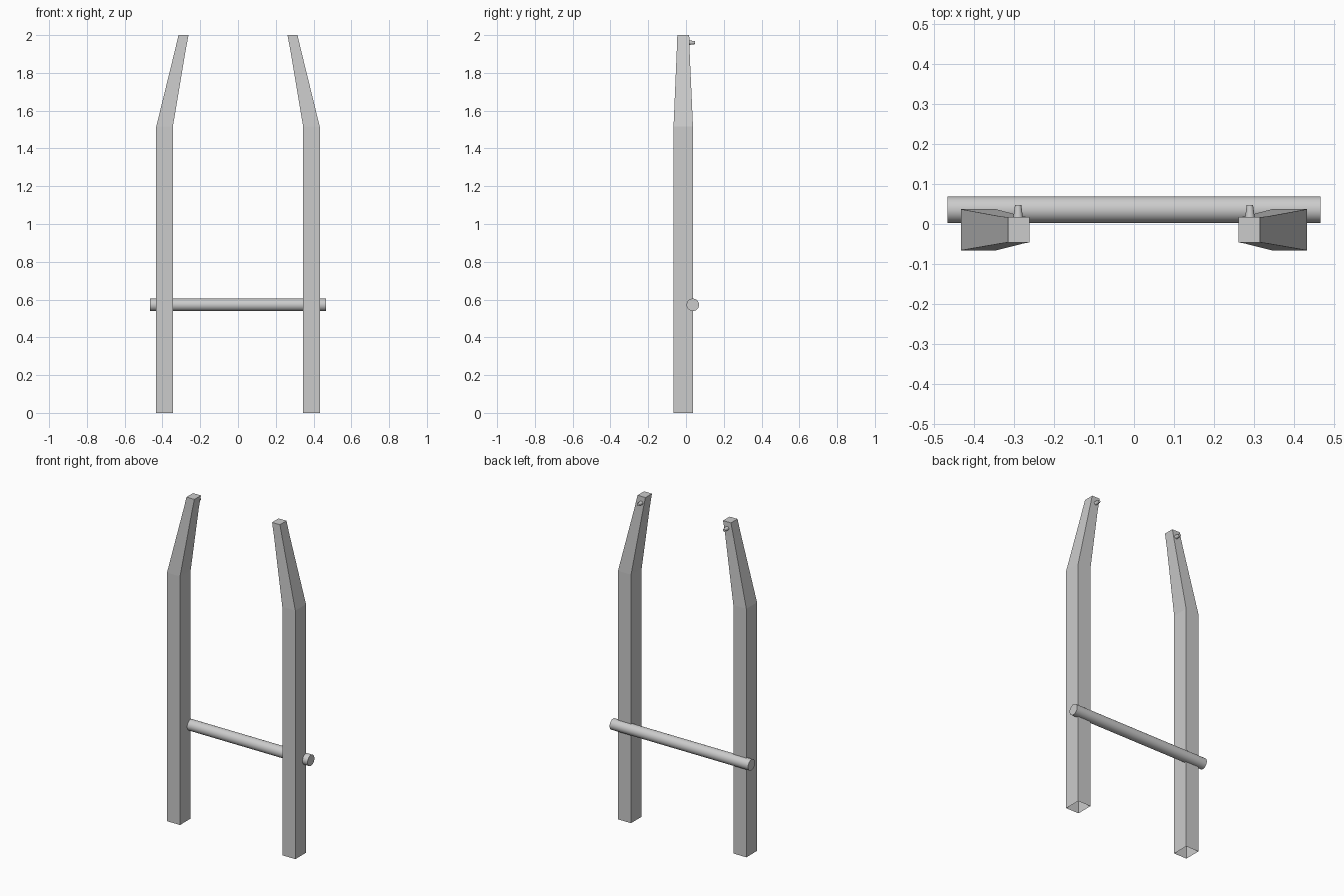
import bpy
import bmesh
import math
from mathutils import Matrix, Vector

cube = bpy.data.objects.get("Cube")
if cube:
    bpy.data.objects.remove(cube, do_unlink=True)

# Single grey finish
grey = bpy.data.materials.new("light grey")
grey.use_nodes = True
color = (0.6, 0.6, 0.6, 1)
grey.diffuse_color = color
grey.node_tree.nodes["Principled BSDF"].inputs["Base Color"].default_value = color


def add_object(name, bm):
    bmesh.ops.recalc_face_normals(bm, faces=bm.faces[:])
    mesh = bpy.data.meshes.new(name)
    bm.to_mesh(mesh)
    bm.free()
    mesh.materials.append(grey)
    obj = bpy.data.objects.new(name, mesh)
    bpy.context.collection.objects.link(obj)
    return obj


def add_post(name, side):
    # Rectangular tube, open below, leaning inward and tapering above the bend
    sections = [  # z, inner x, outer x, front y, back y
        (0, 0.345, 0.433, -0.066, 0.037),
        (1.515, 0.345, 0.433, -0.066, 0.037),
        (1.915, 0.278, 0.335, -0.049, 0.019),
        (2, 0.262, 0.315, -0.046, 0.017),
    ]
    bm = bmesh.new()
    rings = []
    for z, inner, outer, front, back in sections:
        corners = [(inner, front), (outer, front), (outer, back), (inner, back)]
        rings.append([bm.verts.new((side * x, y, z)) for x, y in corners])
    for low, high in zip(rings, rings[1:]):
        for i in range(4):
            j = (i + 1) % 4
            bm.faces.new((low[i], low[j], high[j], high[i]))
    bm.faces.new(rings[-1])
    return add_object(name, bm)


def add_rod(name, start, end, r1, r2, segments):
    start, end = Vector(start), Vector(end)
    axis = end - start
    turn = axis.to_track_quat("Z", "Y").to_matrix().to_4x4()
    bm = bmesh.new()
    bmesh.ops.create_cone(
        bm, cap_ends=True, segments=segments, radius1=r1, radius2=r2,
        depth=axis.length, matrix=Matrix.Translation((start + end) / 2) @ turn)
    obj = add_object(name, bm)
    bpy.ops.object.select_all(action="DESELECT")
    obj.select_set(True)
    bpy.context.view_layer.objects.active = obj
    bpy.ops.object.shade_smooth_by_angle(angle=math.radians(40))
    return obj


# Posts, each with a small tapered peg on the back near the top
for label, side in (("left", 1), ("right", -1)):
    add_post(label + "_post", side)
    add_rod(label + "_peg", (side * 0.29, 0.01, 1.96), (side * 0.29, 0.047, 1.96),
            0.013, 0.008, 16)

# Round rail across the back of both posts
add_rod("cross_rail", (-0.467, 0.036, 0.572), (0.467, 0.036, 0.572), 0.033, 0.033, 32)
